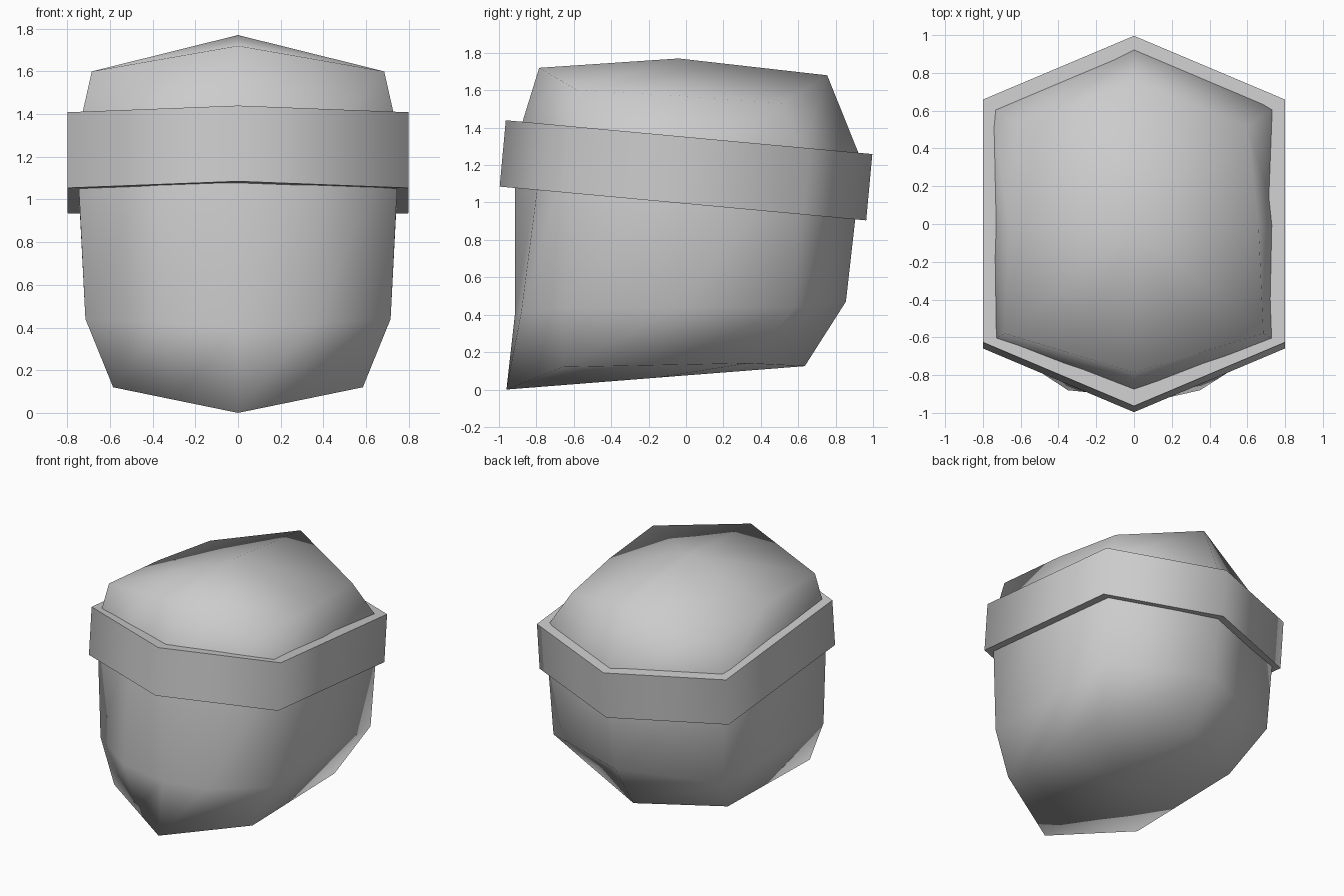
import bpy
import bmesh
import math
from mathutils import Matrix, Vector

cube = bpy.data.objects.get("Cube")
if cube:
    bpy.data.objects.remove(cube, do_unlink=True)

grey = bpy.data.materials.new("plain_grey")
grey.use_nodes = True
grey.diffuse_color = (0.6, 0.6, 0.6, 1)
grey.node_tree.nodes["Principled BSDF"].inputs["Base Color"].default_value = (0.6, 0.6, 0.6, 1)


def finish(name, bm, angle):
    bmesh.ops.recalc_face_normals(bm, faces=bm.faces)
    mesh = bpy.data.meshes.new(name)
    bm.to_mesh(mesh)
    bm.free()
    mesh.materials.append(grey)
    obj = bpy.data.objects.new(name, mesh)
    bpy.context.collection.objects.link(obj)
    bpy.ops.object.select_all(action="DESELECT")
    obj.select_set(True)
    bpy.context.view_layer.objects.active = obj
    bpy.ops.object.shade_smooth_by_angle(angle=math.radians(angle))
    return obj


def full_ring(front, front_corner, back_corner, back, cheek=None, side=None):
    """Ten points round the head from one half, filling in the midpoints."""
    f, fc, bc, b = map(Vector, (front, front_corner, back_corner, back))
    cheek = Vector(cheek) if cheek else (f + fc) / 2
    side = Vector(side) if side else (fc + bc) / 2
    half = [cheek, fc, side, bc]
    mirrored = [Vector((-p.x, p.y, p.z)) for p in reversed(half)]
    return [f] + half + [b] + mirrored


def bridge(bm, lower, upper):
    n = len(lower)
    for i in range(n):
        j = (i + 1) % n
        bm.faces.new((lower[i], lower[j], upper[j], upper[i]))


def fan(bm, ring, tip):
    v = bm.verts.new(tip)
    for i in range(len(ring)):
        bm.faces.new((ring[i], ring[(i + 1) % len(ring)], v))


# Head: jaw line, cheeks, brow and crown edge
rings = [
    full_ring((0, -0.96, 0), (0.585, -0.66, 0.12), (0.585, 0.33, 0.14), (0, 0.635, 0.125)),
    full_ring((0, -0.915, 0.40), (0.715, -0.64, 0.44), (0.715, 0.58, 0.44), (0, 0.855, 0.47),
              cheek=(0.35, -0.88, 0.42)),
    full_ring((0, -0.915, 1.30), (0.757, -0.62, 1.28), (0.757, 0.62, 1.25), (0, 0.94, 1.22)),
    full_ring((0, -0.785, 1.72), (0.685, -0.58, 1.60), (0.60, 0.52, 1.53), (0, 0.755, 1.68),
              side=(0.66, -0.02, 1.57)),
]
bm = bmesh.new()
loops = [[bm.verts.new(p) for p in ring] for ring in rings]
for lower, upper in zip(loops, loops[1:]):
    bridge(bm, lower, upper)
fan(bm, loops[0], (0, -0.16, 0.063))
fan(bm, loops[-1], (0, -0.04, 1.77))
finish("head", bm, 180)

# Headband: six-sided prism, tilted down toward the back
outline = [(0, -0.984), (0.8, -0.645), (0.8, 0.645), (0, 0.984), (-0.8, 0.645), (-0.8, -0.645)]
bm = bmesh.new()
low, high = ([bm.verts.new((x, y, z)) for x, y in outline] for z in (-0.178, 0.178))
bridge(bm, low, high)
bm.faces.new(low)
bm.faces.new(high)
tilt = Matrix.Translation((0, 0, 1.172)) @ Matrix.Rotation(-0.092, 4, "X")
bm.transform(tilt)
finish("headband", bm, 75)
